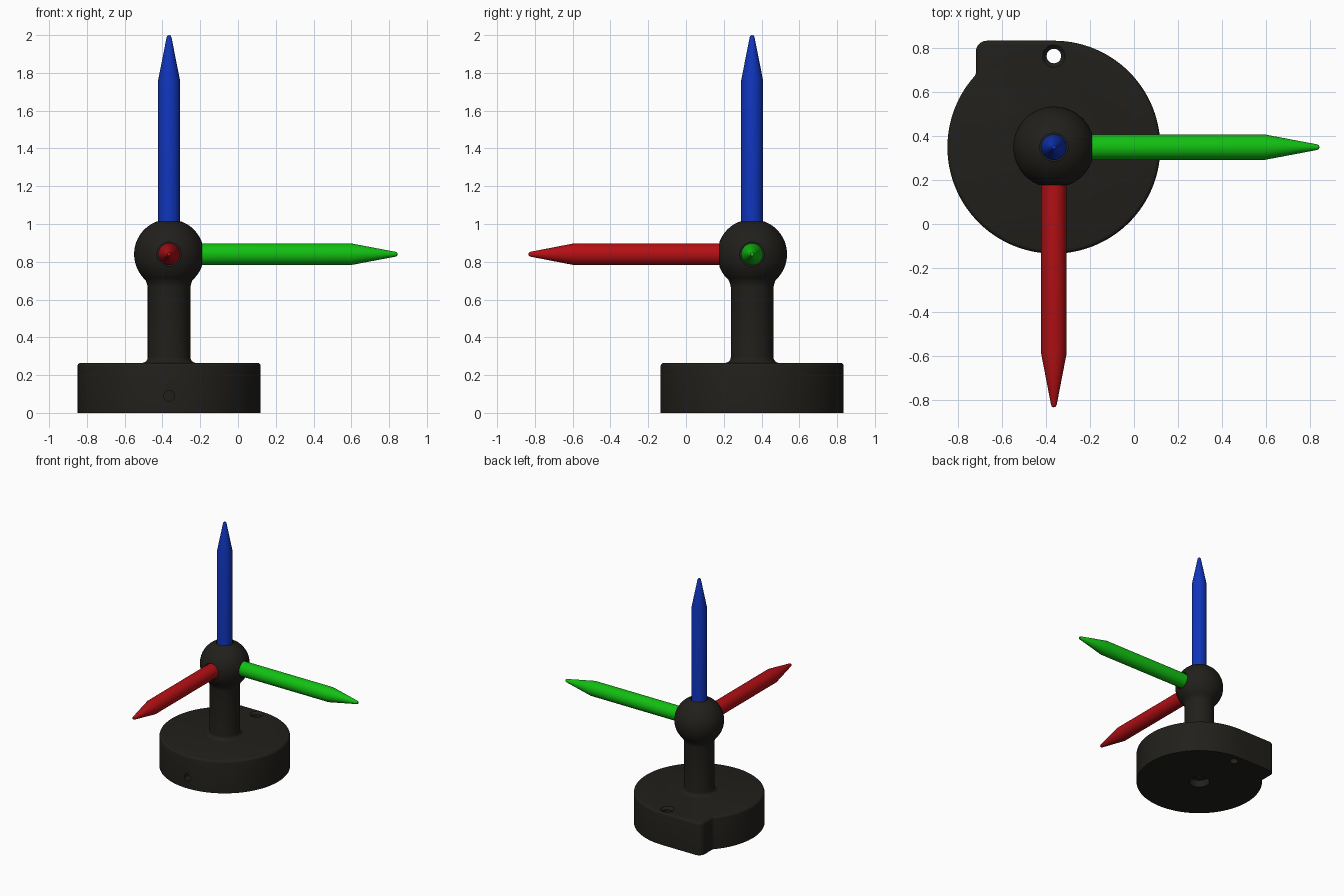
import bpy, bmesh, math
from math import sin, cos, pi, radians
from mathutils import Vector, Matrix

if "Cube" in bpy.data.objects:
    bpy.data.objects.remove(bpy.data.objects["Cube"])

CENTRE = Vector((-0.365, 0.35, 0))
HUB = CENTRE + Vector((0, 0, 0.84))
R = 0.485  # base radius


def material(name, rgb):
    m = bpy.data.materials.new(name)
    m.diffuse_color = (*rgb, 1)
    m.use_nodes = True
    m.node_tree.nodes["Principled BSDF"].inputs["Base Color"].default_value = m.diffuse_color
    return m


def finish(bm, name, mat=None, matrix=Matrix()):
    bmesh.ops.recalc_face_normals(bm, faces=bm.faces)
    bm.transform(matrix)
    me = bpy.data.meshes.new(name)
    bm.to_mesh(me)
    bm.free()
    ob = bpy.data.objects.new(name, me)
    bpy.context.collection.objects.link(ob)
    if mat:
        me.materials.append(mat)
    return ob


def lathe(name, profile, mat=None, matrix=Matrix(), steps=64):
    """Spin an (r, z) profile, starting and ending on the axis, around z."""
    bm = bmesh.new()
    vs = [bm.verts.new((r, 0, z)) for r, z in profile]
    es = [bm.edges.new(p) for p in zip(vs, vs[1:])]
    bmesh.ops.spin(bm, geom=vs + es, cent=(0, 0, 0), axis=(0, 0, 1),
                   angle=2 * pi, steps=steps)
    bmesh.ops.remove_doubles(bm, verts=bm.verts, dist=1e-5)
    return finish(bm, name, mat, matrix)


def cut(ob, cutters):
    for c in cutters:
        m = ob.modifiers.new("cut", 'BOOLEAN')
        m.operation, m.object, m.solver = 'DIFFERENCE', c, 'EXACT'
        bpy.context.view_layer.objects.active = ob
        bpy.ops.object.modifier_apply(modifier=m.name)
        bpy.data.objects.remove(c)


def smooth(ob, angle=32):
    bpy.ops.object.select_all(action='DESELECT')
    ob.select_set(True)
    bpy.context.view_layer.objects.active = ob
    bpy.ops.object.shade_smooth_by_angle(angle=radians(angle))


def arc(cx, cy, r, a0, a1, n):
    return [(cx + r * cos(radians(a0 + (a1 - a0) * i / n)),
             cy + r * sin(radians(a0 + (a1 - a0) * i / n))) for i in range(n + 1)]


dark = material("dark plastic", (0.015, 0.014, 0.011))

# Base: round puck with a squared-off, rounded tab at the back left
tab, f, c = 0.355, 0.03, 0.05
fy = math.sqrt((R + f) ** 2 - (tab + f) ** 2)
fa = math.degrees(math.atan2(fy, -tab - f))
outline = (arc(0, 0, R, 90, fa - 360, 96)
           + arc(-tab - f, fy, f, fa - 180, 0, 4)[1:]
           + arc(-tab + c, R - c, c, 180, 90, 8))
bm = bmesh.new()
face = bm.faces.new([bm.verts.new((x, y, 0)) for x, y in outline])
ext = bmesh.ops.extrude_face_region(bm, geom=[face], use_keep_orig=True)
top = [v for v in ext['geom'] if isinstance(v, bmesh.types.BMVert)]
bmesh.ops.translate(bm, verts=top, vec=(0, 0, 0.265))
bmesh.ops.recalc_face_normals(bm, faces=bm.faces)
rim = [e for e in bm.edges if all(v.co.z > 0.2 for v in e.verts)]
bmesh.ops.bevel(bm, geom=rim, offset=0.018, segments=3, profile=0.5, affect='EDGES')
base = finish(bm, "base", dark, Matrix.Translation(CENTRE))

# Holes: lanyard hole through the rim, screw recess below, small front hole
front = Matrix.Translation(CENTRE + Vector((0, -R, 0.09))) @ Matrix.Rotation(-pi / 2, 4, 'X')
cut(base, [
    lathe("rim_hole", [(0, -0.1), (0.033, -0.1), (0.033, 0.247), (0.053, 0.267), (0.053, 0.3), (0, 0.3)],
          dark, Matrix.Translation(CENTRE + Vector((0, 0.415, 0))), 32),
    lathe("screw_recess", [(0, -0.1), (0.08, -0.1), (0.08, 0.06), (0.04, 0.06), (0.04, 0.2), (0, 0.2)],
          dark, Matrix.Translation(CENTRE), 32),
    lathe("front_hole", [(0, -0.1), (0.028, -0.1), (0.028, 0.15), (0, 0.15)], dark, front, 24),
])
smooth(base)

# Stem and ball in one turned piece, with fillets at foot and neck
stem = ([(0, 0.255), (0.142, 0.255), (0.142, 0.265)] + arc(0.143, 0.295, 0.03, 260, 180, 5)
        + [(0.113, 0.665), (0.116, 0.68)]
        + arc(0, 0.84, 0.185, -48, 90, 28))
stem[-1] = (0, stem[-1][1])
stand = lathe("stem_and_ball", stem, dark, Matrix.Translation(CENTRE))

# Pencils: direction, colour, distance to shoulder and to tip from ball centre
pencils = [
    ("red_pencil", (0, -1, 0), (0.45, 0.005, 0.007), 0.94, 1.185),
    ("green_pencil", (1, 0, 0), (0.006, 0.53, 0.006), 0.96, 1.21),
    ("blue_pencil", (0, 0, 1), (0.005, 0.035, 0.5), 0.92, 1.16),
]
sockets = []
for name, d, rgb, shoulder, tip in pencils:
    m = Matrix.Translation(HUB) @ Vector((0, 0, 1)).rotation_difference(Vector(d)).to_matrix().to_4x4()
    sockets.append(lathe("socket", [(0, 0.07), (0.064, 0.07), (0.064, 0.4), (0, 0.4)], dark, m, 40))
    pencil = lathe(name, [(0, 0.06), (0.058, 0.06), (0.058, shoulder), (0.013, tip - 0.012),
                          (0.009, tip - 0.003), (0, tip)], material(name, rgb), m, 40)
    smooth(pencil, 30)
    pencil.data.update()
cut(stand, sockets)
smooth(stand)
